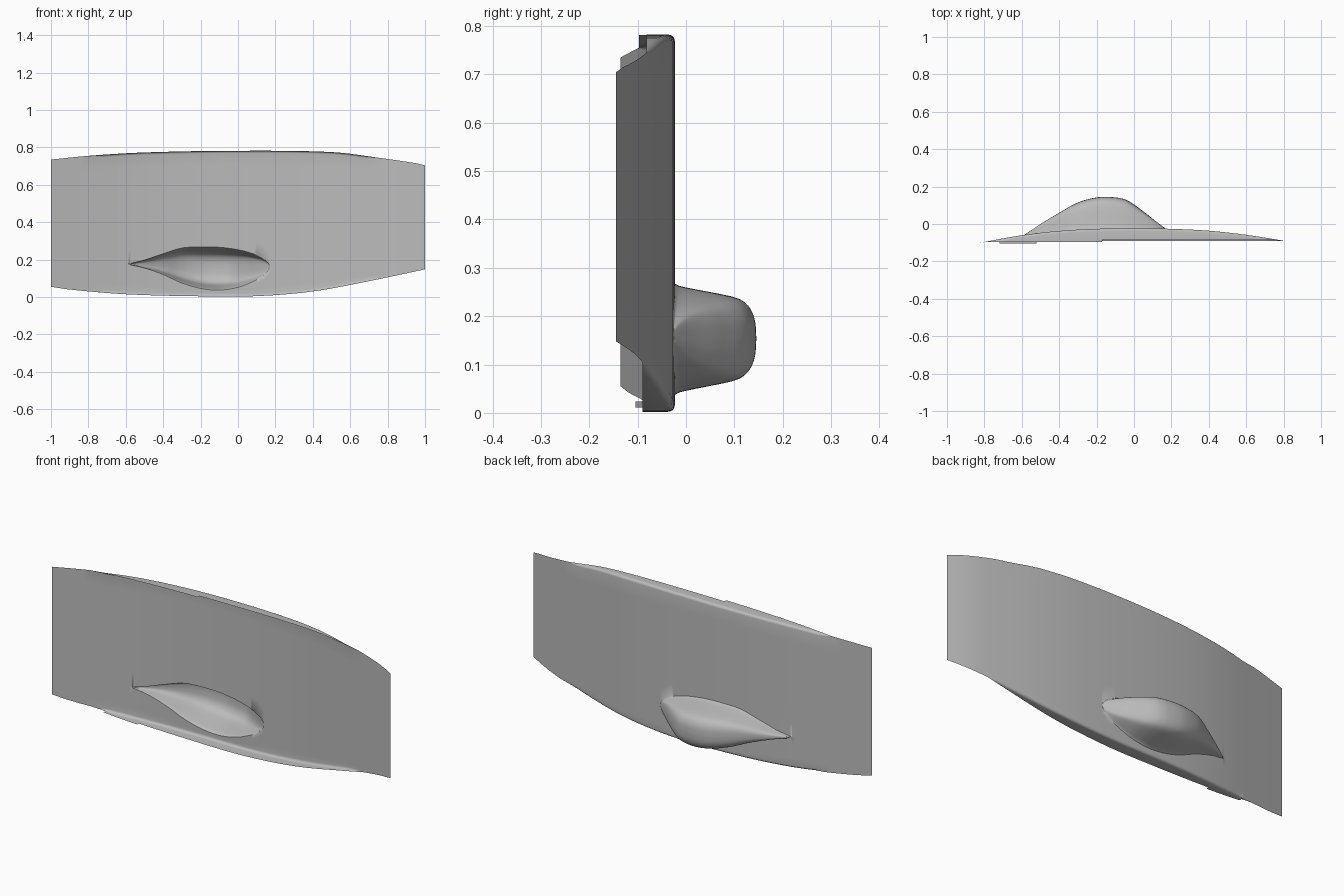
import bpy, bmesh, math

cube = bpy.data.objects.get("Cube")
if cube:
    bpy.data.objects.remove(cube)

grey = bpy.data.materials.new("light_grey")
grey.use_nodes = True
colour = (0.5, 0.5, 0.5, 1)
grey.diffuse_color = colour
grey.node_tree.nodes["Principled BSDF"].inputs["Base Color"].default_value = colour


def curve(points):
    """Smooth function through (x, value) points, flat outside them."""
    n = len(points)

    def slope(i):
        a, b = points[max(i - 1, 0)], points[min(i + 1, n - 1)]
        return (b[1] - a[1]) / (b[0] - a[0])

    def f(x):
        if x <= points[0][0]:
            return points[0][1]
        for i in range(n - 1):
            (x0, y0), (x1, y1) = points[i], points[i + 1]
            if x <= x1:
                w = x1 - x0
                t = (x - x0) / w
                s = t * t * (3 - 2 * t)
                return (y0 + (y1 - y0) * s + w * slope(i) * t * (1 - t) ** 2
                        - w * slope(i + 1) * t * t * (1 - t))
        return points[-1][1]
    return f


# Outline and bow of the panel
top = curve([(-1, .735), (-.8, .755), (-.5, .773), (0, .782), (.5, .775), (.75, .745), (.96, .714), (1, .704)])
bottom = curve([(-1, .055), (-.9, .04), (-.6, .015), (-.2, .004), (.1, .005), (.4, .03), (.7, .085), (1, .148)])
bow = curve([(-1, -.135), (-.8, -.096), (-.6, -.06), (-.4, -.037), (-.2, -.026), (0, -.023),
             (.2, -.026), (.4, -.036), (.6, -.058), (.8, -.09), (.9, -.112), (1, -.145)])

# Teardrop recess: rim, deepest line and cross-section
TIP, END = -.585, .17
rim_high = curve([(TIP, .178), (-.5, .198), (-.4, .232), (-.3, .262), (-.2, .268), (-.1, .266),
                  (0, .253), (.08, .232), (.13, .21), (.16, .185), (END, .165)])
rim_low = curve([(TIP, .174), (-.5, .155), (-.4, .12), (-.3, .075), (-.2, .046), (-.1, .037),
                 (0, .052), (.08, .083), (.13, .11), (.16, .14), (END, .161)])
floor = curve([(TIP, -.057), (-.5, 0), (-.4, .06), (-.3, .115), (-.2, .142), (-.12, .144),
               (-.04, .128), (.04, .075), (.11, .02), (.16, -.018), (END, -.026)])
section = curve([(0, 1), (.3, .985), (.5, .94), (.65, .86), (.75, .72), (.94, .09), (1, 0)])


def upper_lip(x):
    return -.097 if x < -.17 else -.082


def lower_lip(x):
    return -.104 if -.72 < x < -.52 else -.09


def fold(x, edge, lip, sign):
    """Rounded corner and turned lip, from front edge back to the panel."""
    y, z = bow(x), edge(x)
    depth = max(y - lip(x), 0)
    r = min(.014, depth)
    pts = [(y - depth, z)]
    for i in range(6):
        a = math.pi / 2 * i / 5
        pts.append((y - r + r * math.sin(a), z - sign * r * (1 - math.cos(a))))
    return pts


def profile(x):
    """Vertical section of the whole sheet at one station."""
    low, high = fold(x, bottom, lower_lip, -1), fold(x, top, upper_lip, 1)
    y, lo, hi = bow(x), rim_low(x), rim_high(x)
    pts = list(low)
    for i in range(1, 4):
        pts.append((y, low[-1][1] + (lo - low[-1][1]) * i / 4))
    depth = max(floor(x) - y, 0) if TIP < x < END else 0
    for i in range(41):
        v = math.sin(math.pi / 2 * (i / 20 - 1))
        pts.append((y + depth * section(abs(v)), (lo + hi) / 2 + v * (hi - lo) / 2))
    for i in range(1, 8):
        pts.append((y, hi + (high[-1][1] - hi) * i / 8))
    return pts + high[::-1]


# Stations: even overall, denser in the recess, doubled at the lip steps
stations = {round(-1 + i / 25, 4) for i in range(51)}
stations |= {round((TIP + END) / 2 - (END - TIP) / 2 * math.cos(math.pi * i / 70), 4) for i in range(71)}
for step in (-.72, -.52, -.17):
    stations |= {step - .001, step + .001}

bm = bmesh.new()
columns = [[bm.verts.new((x, y, z)) for y, z in profile(x)] for x in sorted(stations)]
for a, b in zip(columns, columns[1:]):
    for i in range(len(a) - 1):
        bm.faces.new((a[i], b[i], b[i + 1], a[i + 1]))
bmesh.ops.remove_doubles(bm, verts=bm.verts, dist=.0002)
bmesh.ops.recalc_face_normals(bm, faces=bm.faces)
mesh = bpy.data.meshes.new("curved_panel")
bm.to_mesh(mesh)
bm.free()
mesh.materials.append(grey)
panel = bpy.data.objects.new("curved_panel", mesh)
bpy.context.collection.objects.link(panel)
bpy.context.view_layer.objects.active = panel
panel.select_set(True)
bpy.ops.object.shade_smooth_by_angle(angle=math.radians(50))
